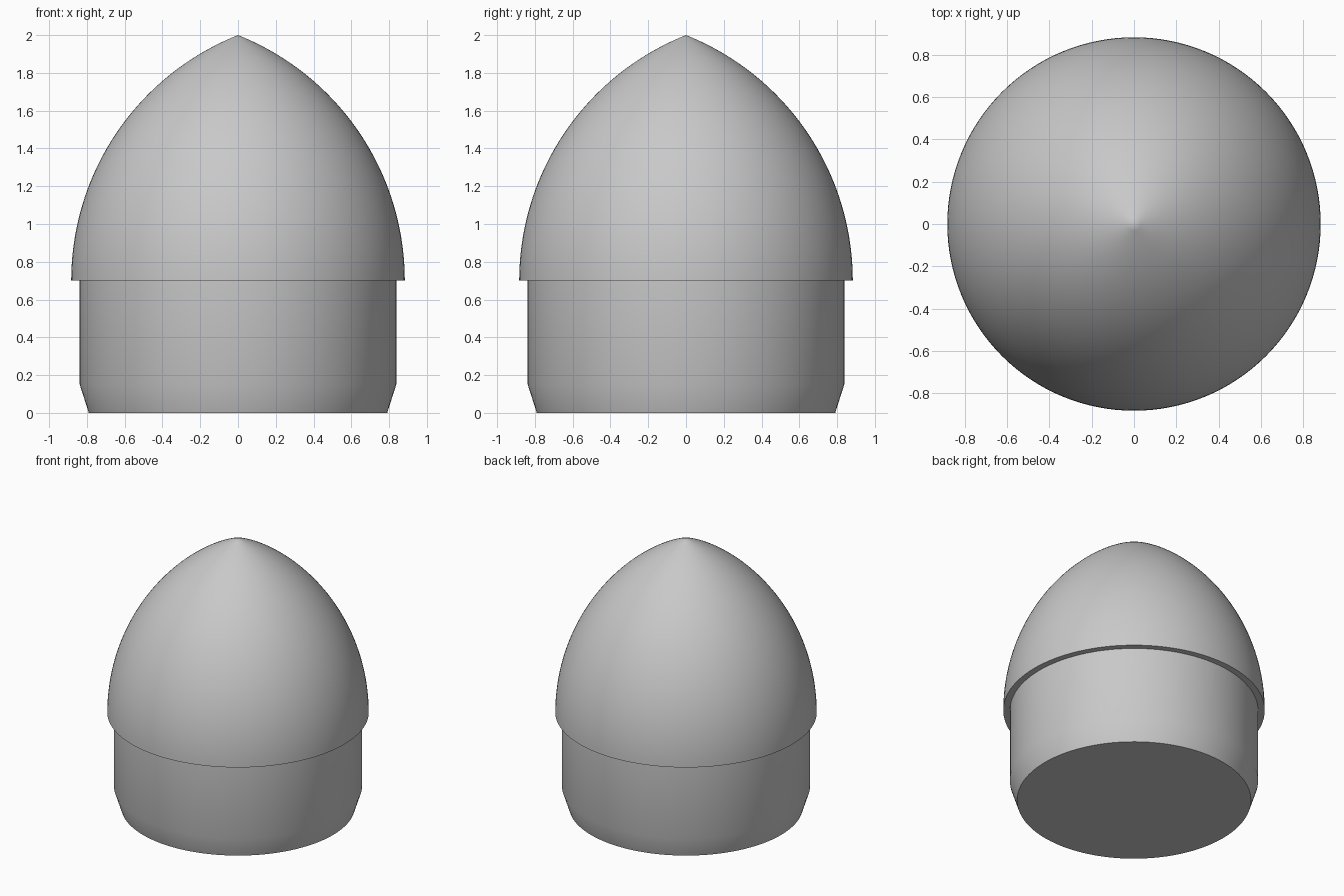
import bpy
import bmesh
import math

cube = bpy.data.objects.get("Cube")
if cube:
    bpy.data.objects.remove(cube, do_unlink=True)

SEGMENTS = 128
BASE_RADIUS = 0.883
SHOULDER_RADIUS = 0.838
SEAM_Z = 0.70
TIP_Z = 2.0

# Plain grey plastic
grey = bpy.data.materials.new("plain_grey")
grey.use_nodes = True
colour = (0.58, 0.58, 0.58, 1.0)
grey.diffuse_color = colour
grey.node_tree.nodes["Principled BSDF"].inputs["Base Color"].default_value = colour


def lathe(name, profile):
    """Revolve a (radius, height) profile about the z axis."""
    bm = bmesh.new()
    verts = [bm.verts.new((r, 0, z)) for r, z in profile]
    edges = [bm.edges.new(pair) for pair in zip(verts, verts[1:])]
    bmesh.ops.spin(bm, geom=verts + edges, cent=(0, 0, 0), axis=(0, 0, 1),
                   angle=math.tau, steps=SEGMENTS, use_merge=True)
    bmesh.ops.remove_doubles(bm, verts=bm.verts, dist=0.0001)
    bmesh.ops.recalc_face_normals(bm, faces=bm.faces)
    mesh = bpy.data.meshes.new(name)
    bm.to_mesh(mesh)
    bm.free()
    mesh.materials.append(grey)
    obj = bpy.data.objects.new(name, mesh)
    bpy.context.collection.objects.link(obj)
    bpy.ops.object.select_all(action="DESELECT")
    obj.select_set(True)
    bpy.context.view_layer.objects.active = obj
    bpy.ops.object.shade_smooth_by_angle(angle=math.radians(30))
    return obj


# Shoulder: closed flat bottom, tapered foot and straight wall
lathe("shoulder", [(0, 0), (0.79, 0), (SHOULDER_RADIUS, 0.15),
                   (SHOULDER_RADIUS, SEAM_Z)])

# Nose cone: tangent ogive, an arc that leaves the rim vertically
height = TIP_Z - SEAM_Z
arc_radius = (BASE_RADIUS ** 2 + height ** 2) / (2 * BASE_RADIUS)
sweep = math.asin(height / arc_radius)
STEPS = 48
ogive = [(SHOULDER_RADIUS, SEAM_Z)]
for i in range(STEPS):
    a = sweep * i / STEPS
    ogive.append((arc_radius * math.cos(a) - arc_radius + BASE_RADIUS,
                  SEAM_Z + arc_radius * math.sin(a)))
ogive.append((0, TIP_Z))
lathe("nose_cone", ogive)
